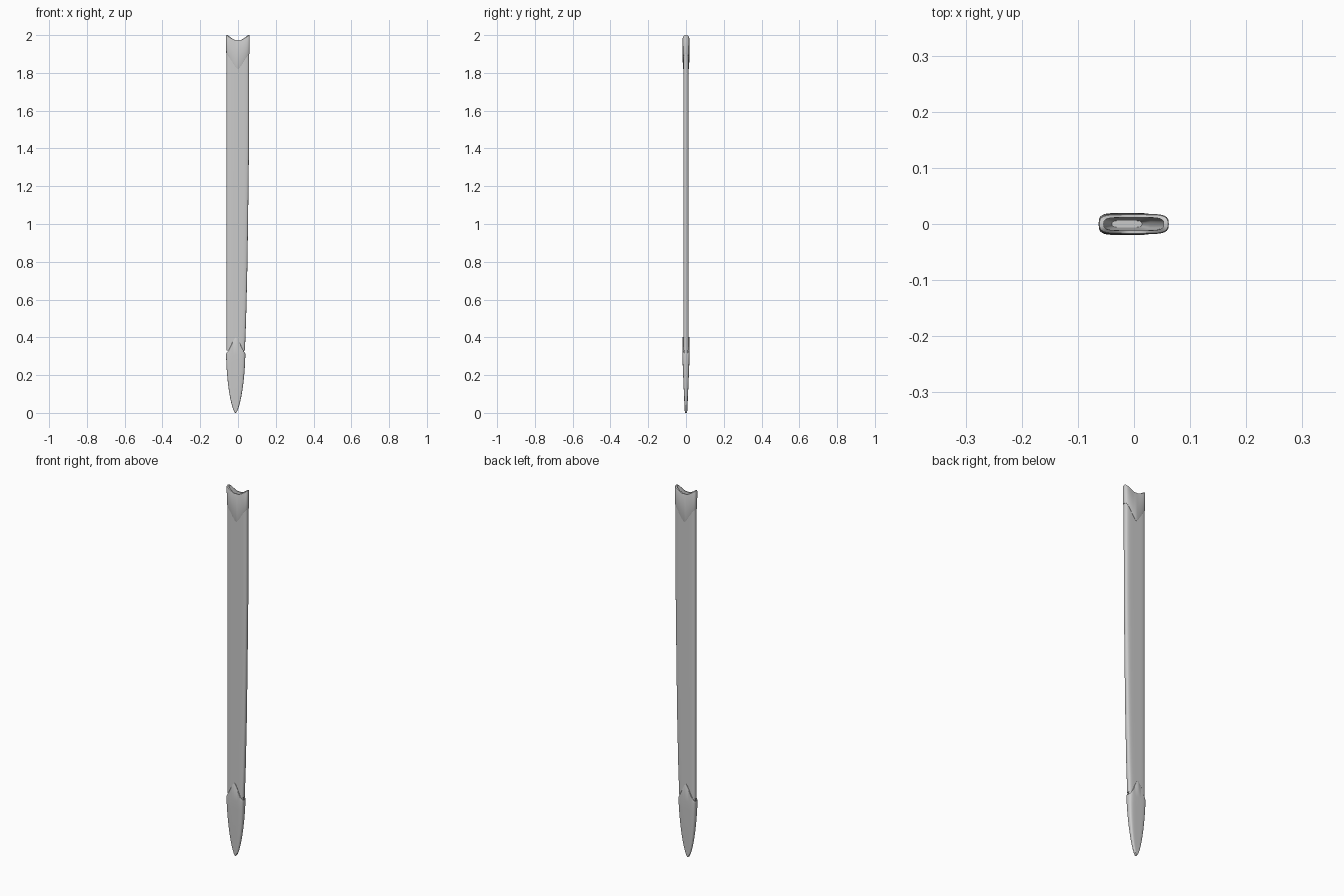
import bpy, bmesh
from math import cos, sin, pi

if "Cube" in bpy.data.objects:
    bpy.data.objects.remove(bpy.data.objects["Cube"])

N = 56          # points around each cross-section
TIP_Z = 0.31    # height where the tip starts to narrow


def lerp_table(z, table):
    for (z0, a), (z1, b) in zip(table, table[1:]):
        if z <= z1:
            return a + (b - a) * max(0, z - z0) / (z1 - z0)
    return table[-1][1]


RIGHT = [(0.0, 0.034), (0.31, 0.036), (0.5, 0.043), (0.75, 0.049),
         (1.0, 0.053), (1.4, 0.058), (1.9, 0.059), (2.0, 0.059)]


def section(z, u):
    """Centre and half width at height z, with the tip narrowing to a point."""
    left, right = -0.060, lerp_table(z, RIGHT)
    mid, half = (left + right) / 2, (right - left) / 2
    t = max(0.0, 1 - z / TIP_Z)
    k = max(0.0, 1 - t ** 1.7) ** 0.6
    return mid, half, k


def loft(name, rings, cap=False):
    """rings: (height or height function of -1..1 position, side offset, half thickness)."""
    bm = bmesh.new()
    loops = []
    for zf, off, thick in rings:
        loop = []
        for i in range(N):
            a = 2 * pi * i / N
            u = cos(a)
            v = max(0.0, 1 - abs(u) ** 6) ** (1 / 3) * (1 if sin(a) >= 0 else -1)
            z = zf(u) if callable(zf) else zf
            mid, half, k = section(z, u)
            loop.append(bm.verts.new((mid + u * (half + off) * k, v * thick, z)))
        loops.append(loop)
    for a, b in zip(loops, loops[1:]):
        for i in range(N):
            j = (i + 1) % N
            bm.faces.new((a[i], a[j], b[j], b[i]))
    if cap:
        bm.faces.new(loops[-1])
    bmesh.ops.remove_doubles(bm, verts=bm.verts, dist=1e-6)
    if name == "inner_lining":      # faces look into the hollow
        for f in bm.faces:
            f.normal_flip()
    me = bpy.data.meshes.new(name)
    bm.to_mesh(me)
    bm.free()
    # outward-facing check: rings run top to bottom, so flip
    me.flip_normals()
    ob = bpy.data.objects.new(name, me)
    bpy.context.collection.objects.link(ob)
    bpy.context.view_layer.objects.active = ob
    bpy.ops.object.select_all(action='DESELECT')
    ob.select_set(True)
    bpy.ops.object.shade_smooth_by_angle(angle=0.6)
    return ob


def ease(u):
    t = abs(u)
    return 0.5 * t + 0.5 * t * t * (3 - 2 * t)


def mouth(u):           # scooped opening with raised side corners
    t = max(0.0, abs(u) - 0.25) / 0.75
    return 1.973 + 0.027 * t - 0.002 * sin(pi * t)


def locket_edge(u):     # pointed lower edge of the throat fitting
    return 1.82 + 0.08 * ease(u)


def chape_edge(u):      # pointed upper edge of the tip fitting
    return 0.402 - 0.085 * ease(u)


# main sheath body
heights = [1.94, 1.7, 1.4, 1.2, 1.0, 0.85, 0.75, 0.6, 0.5, 0.4, 0.33]
loft("sheath_body", [(z, 0.0, 0.0145) for z in heights])

# throat fitting with a rounded lip at the mouth and a step at the bottom
loft("throat_locket", [
    (mouth, -0.006, 0.0115),
    (mouth, 0.0015, 0.0165),
    (lambda u: mouth(u) - 0.004, 0.003, 0.0180),
    (lambda u: locket_edge(u) + 0.004, 0.0022, 0.0170),
    (locket_edge, 0.0015, 0.0160),
    (locket_edge, -0.001, 0.0135)])

# tip fitting tapering to a point
tip = [(chape_edge, -0.001, 0.0135),
       (chape_edge, 0.0015, 0.0170),
       (lambda u: chape_edge(u) - 0.005, 0.0028, 0.0185)]
for z in (0.31, 0.26, 0.21, 0.16, 0.12, 0.085, 0.055, 0.03, 0.014, 0.005, 0.001):
    tip.append((z, 0.003, 0.006 + 0.0135 * (z / 0.31) ** 0.9))
tip.append((0.0, 0.003, 0.0))
loft("tip_chape", tip)

# inside wall of the hollow, closed low in the tip
inner = [(mouth, -0.006, 0.0115)]
inner += [(z, -0.006, 0.0112) for z in (1.9, 1.4, 1.0, 0.75, 0.5, 0.31)]
inner += [(0.2, -0.006, 0.009), (0.1, -0.006, 0.006)]
loft("inner_lining", inner, cap=True)
